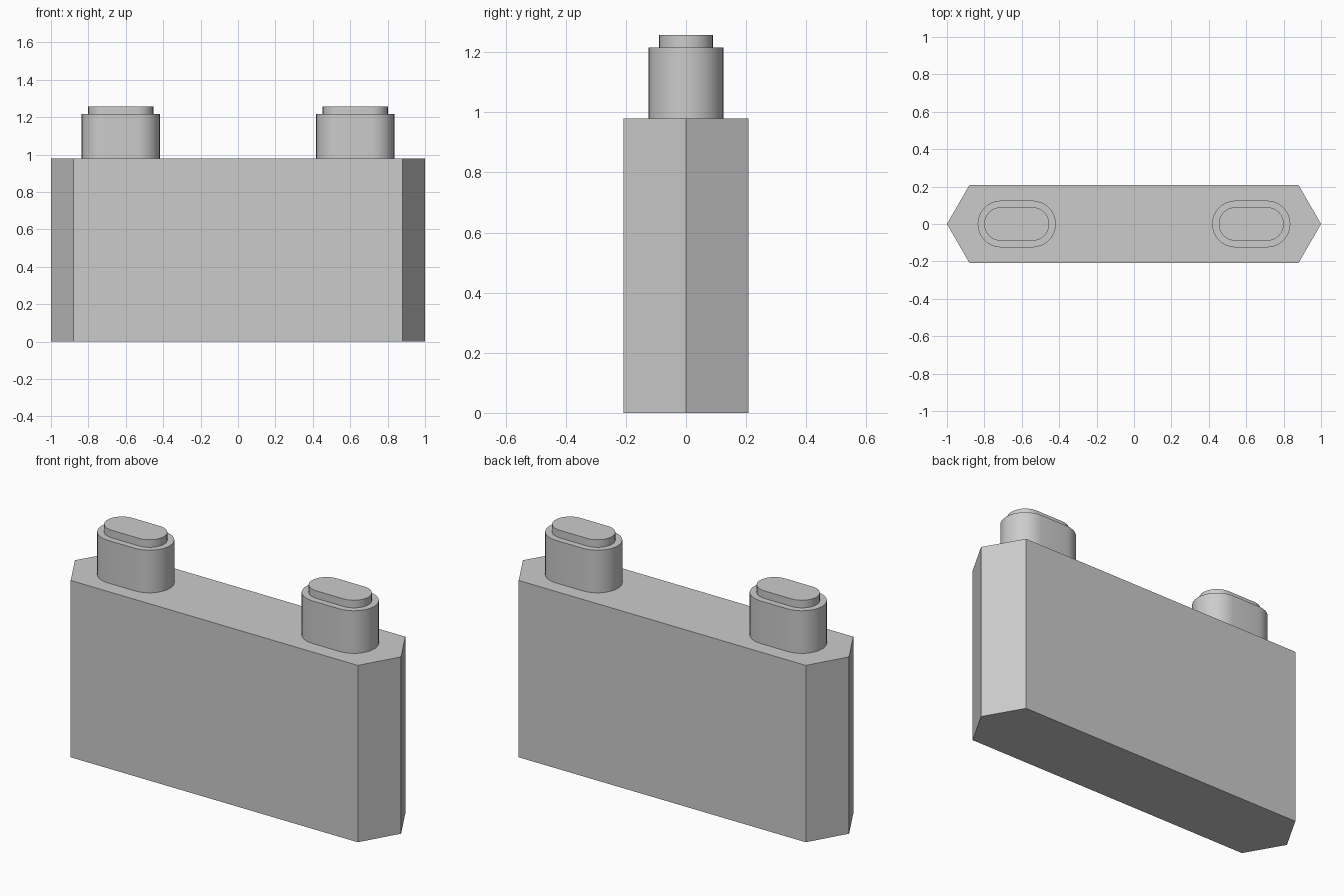
import bpy, bmesh, math

if "Cube" in bpy.data.objects:
    bpy.data.objects.remove(bpy.data.objects["Cube"])

grey = bpy.data.materials.new("light_grey")
grey.diffuse_color = (0.6, 0.6, 0.6, 1)
grey.use_nodes = True
grey.node_tree.nodes["Principled BSDF"].inputs["Base Color"].default_value = grey.diffuse_color


def prism(bm, outline, z0, z1):
    """Closed upright prism from a counter-clockwise outline."""
    low = [bm.verts.new((x, y, z0)) for x, y in outline]
    high = [bm.verts.new((x, y, z1)) for x, y in outline]
    bm.faces.new(low[::-1])
    bm.faces.new(high)
    n = len(outline)
    for i in range(n):
        j = (i + 1) % n
        bm.faces.new((low[i], low[j], high[j], high[i]))


def finish(name, bm, smooth=False):
    mesh = bpy.data.meshes.new(name)
    bm.to_mesh(mesh)
    bm.free()
    mesh.materials.append(grey)
    obj = bpy.data.objects.new(name, mesh)
    bpy.context.collection.objects.link(obj)
    if smooth:
        bpy.ops.object.select_all(action='DESELECT')
        obj.select_set(True)
        bpy.context.view_layer.objects.active = obj
        bpy.ops.object.shade_smooth_by_angle(angle=math.radians(35))
    return obj


def slot_outline(cx, half_straight, r, seg=16):
    """Rounded slot: two half circles joined by straight sides."""
    pts = []
    for side, start in ((1, -math.pi / 2), (-1, math.pi / 2)):
        for i in range(seg + 1):
            a = start + math.pi * i / seg
            pts.append((cx + side * half_straight + r * math.cos(a), r * math.sin(a)))
    return pts


# Six-sided body with pointed ends
bm = bmesh.new()
prism(bm, [(-1, 0), (-0.88, -0.208), (0.88, -0.208),
           (1, 0), (0.88, 0.208), (-0.88, 0.208)], 0, 0.98)
finish("body", bm)

# Rounded posts, each a tall base ending in a ledge and a smaller cap
for name, cx in (("left", -0.627), ("right", 0.627)):
    bm = bmesh.new()
    prism(bm, slot_outline(cx, 0.084, 0.125), 0.98, 1.216)
    finish(name + "_post", bm, True)
    bm = bmesh.new()
    prism(bm, slot_outline(cx, 0.084, 0.09), 1.216, 1.258)
    finish(name + "_post_cap", bm, True)
